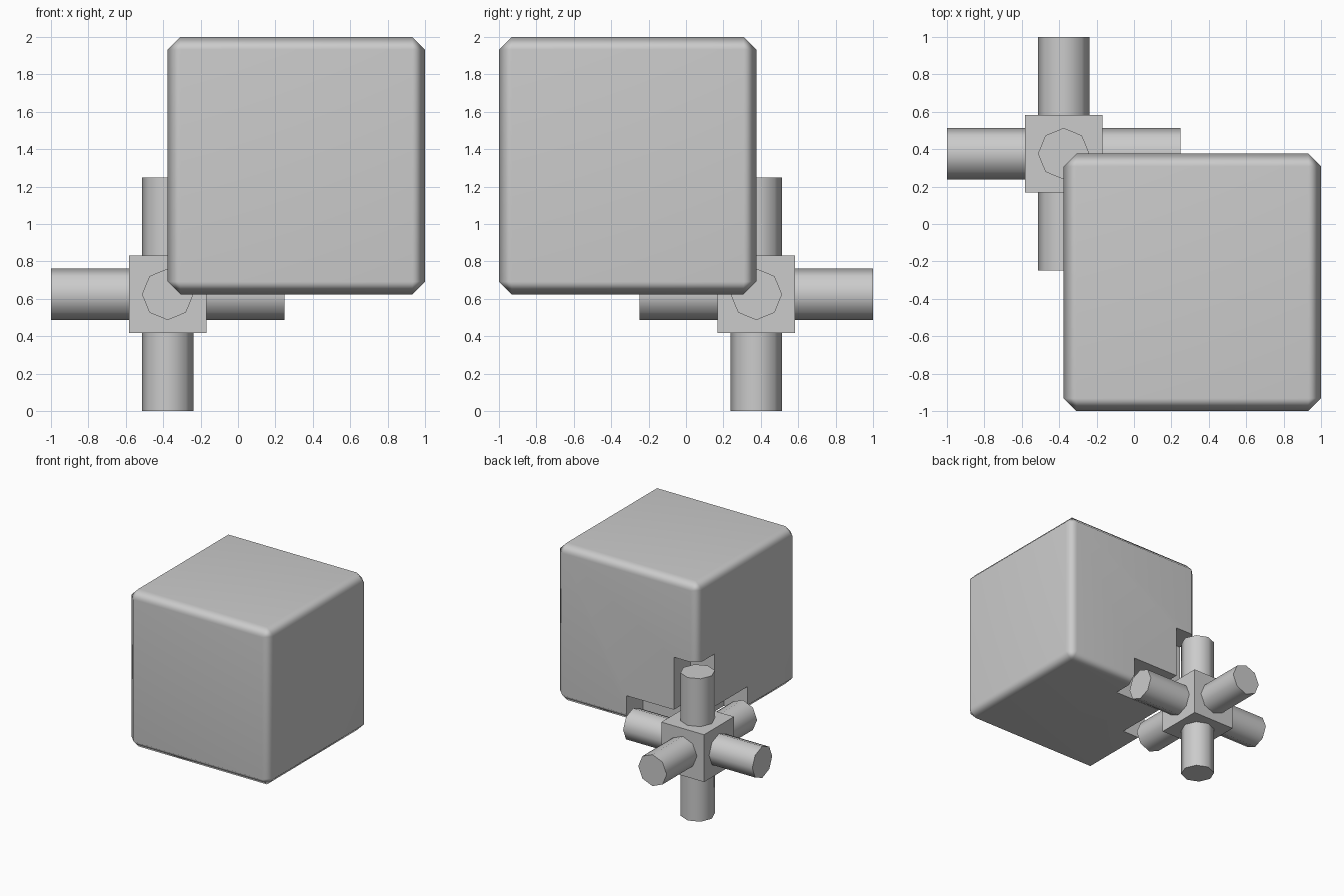
import bpy
from math import radians
from mathutils import Vector

if "Cube" in bpy.data.objects:
    bpy.data.objects.remove(bpy.data.objects["Cube"])

BIG = 1.376                                # edge of the large block
H = BIG / 2
BLOCK_C = Vector((1 - H, -1 + H, 2 - H))   # block centre
HUB_C = Vector((1 - BIG, -1 + BIG, 2 - BIG))  # hub sits on the block's corner


def box(name, centre, size):
    bpy.ops.mesh.primitive_cube_add(size=1, location=centre)
    ob = bpy.context.object
    ob.name = name
    ob.scale = size
    bpy.ops.object.transform_apply(location=False, rotation=False, scale=True)
    return ob


# Large chamfered block
block = box("large_block", BLOCK_C, (BIG, BIG, BIG))
bevel = block.modifiers.new("chamfer", 'BEVEL')
bevel.width = 0.068
bevel.segments = 1

# Square clearance channels cut into the block around each arm
cutters = []
for axis, label in enumerate("xyz"):
    size = [BIG / 3] * 3
    size[axis] = BIG
    cutter = box("channel_cutter_" + label, HUB_C, size)
    cutter.hide_render = True
    cutters.append(cutter)
    cut = block.modifiers.new("channel_" + label, 'BOOLEAN')
    cut.operation = 'DIFFERENCE'
    cut.solver = 'EXACT'
    cut.object = cutter

bpy.ops.object.select_all(action='DESELECT')
block.select_set(True)
bpy.context.view_layer.objects.active = block
for name in [m.name for m in block.modifiers]:
    bpy.ops.object.modifier_apply(modifier=name)
for cutter in cutters:
    bpy.data.objects.remove(cutter)

# Soft shading on the chamfers, flat main faces
bpy.ops.object.shade_smooth_by_angle(angle=radians(60))
weighted = block.modifiers.new("flat_faces", 'WEIGHTED_NORMAL')
weighted.keep_sharp = True

# Small hub cube
box("hub", HUB_C, (BIG * 0.3,) * 3)

# Three eight-sided rods crossing through the hub
for label, rot in (("x", (0, radians(90), 0)),
                   ("y", (radians(90), 0, 0)),
                   ("z", (0, 0, 0))):
    bpy.ops.mesh.primitive_cylinder_add(vertices=8, radius=BIG * 0.1,
                                        depth=2 * HUB_C.z,
                                        location=HUB_C, rotation=rot)
    bpy.context.object.name = "rod_" + label
    bpy.ops.object.shade_smooth_by_angle(angle=radians(60))
